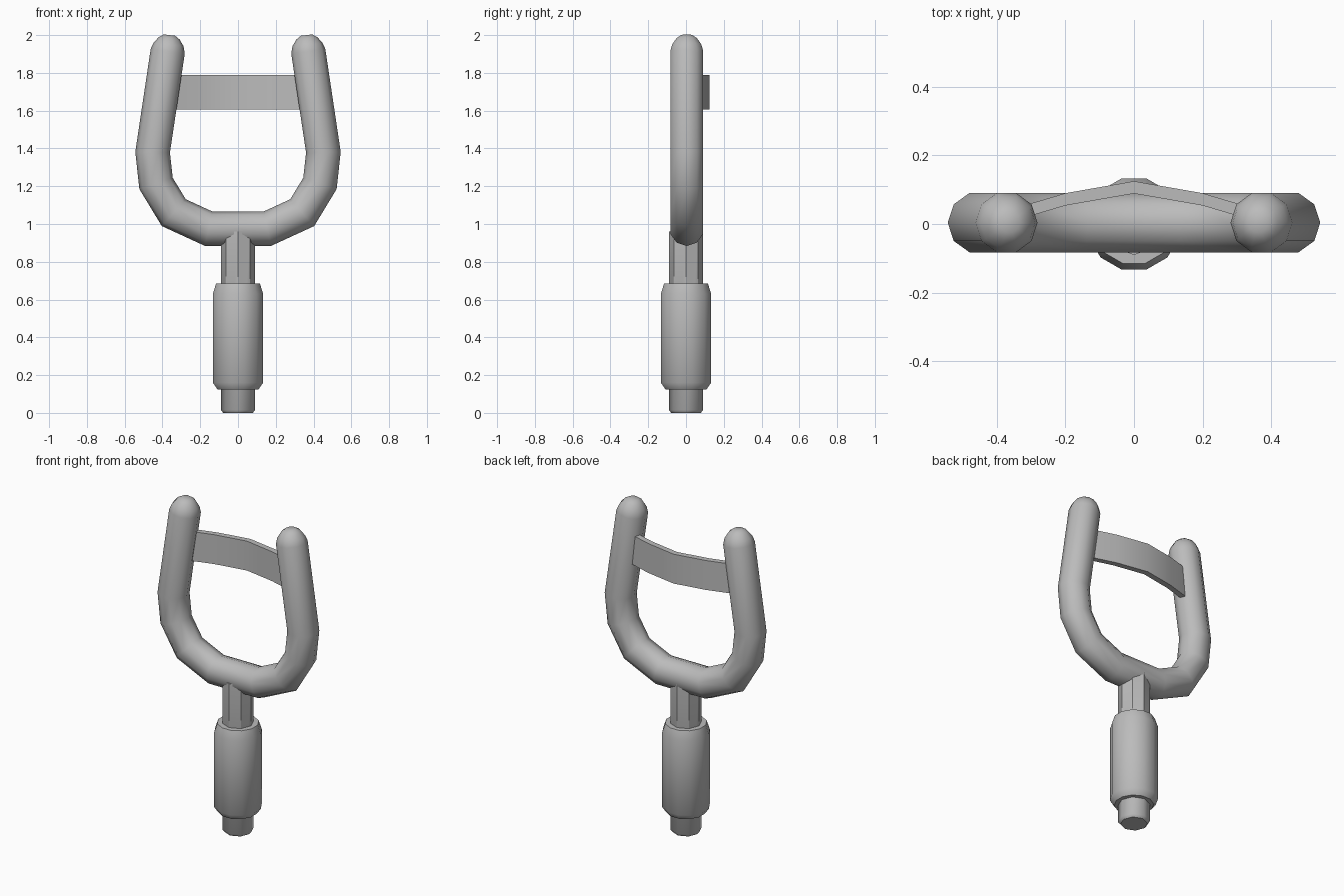
import bpy, bmesh, math
from mathutils import Vector

if "Cube" in bpy.data.objects:
    bpy.data.objects.remove(bpy.data.objects["Cube"])

grey = bpy.data.materials.new("plain grey")
grey.diffuse_color = (0.5, 0.5, 0.5, 1)
grey.use_nodes = True
grey.node_tree.nodes["Principled BSDF"].inputs["Base Color"].default_value = grey.diffuse_color


def finish(name, bm, angle):
    """Turn a bmesh into a named, shaded object."""
    bmesh.ops.recalc_face_normals(bm, faces=bm.faces)
    mesh = bpy.data.meshes.new(name)
    bm.to_mesh(mesh)
    bm.free()
    mesh.materials.append(grey)
    obj = bpy.data.objects.new(name, mesh)
    bpy.context.collection.objects.link(obj)
    bpy.ops.object.select_all(action='DESELECT')
    obj.select_set(True)
    bpy.context.view_layer.objects.active = obj
    bpy.ops.object.shade_smooth_by_angle(angle=math.radians(angle))
    return obj


def loft(name, rings, angle=40):
    """Skin a list of equal-sized rings and cap both ends."""
    bm = bmesh.new()
    loops = [[bm.verts.new(p) for p in ring] for ring in rings]
    n = len(loops[0])
    for a, b in zip(loops, loops[1:]):
        for i in range(n):
            j = (i + 1) % n
            bm.faces.new((a[i], a[j], b[j], b[i]))
    bm.faces.new(loops[0])
    bm.faces.new(loops[-1])
    return finish(name, bm, angle)


def lathe(name, profile, sides, turn=0.0):
    """Upright turned part from (radius, z) pairs."""
    angles = [2 * math.pi * (i + turn) / sides for i in range(sides)]
    return loft(name, [[(r * math.cos(a), r * math.sin(a), z) for a in angles]
                       for r, z in profile])


# Fork: a mitred ten-sided tube along a U path, with domed tips
R, SIDES, Y0 = 0.091, 10, 0.004
right = [(0.155, 0.975), (0.34, 1.06), (0.434, 1.215), (0.452, 1.38),
         (0.372, 1.915), (0.368, 1.95), (0.365, 1.983), (0.363, 2.0)]
radii = [R, R, R, R, R, 0.08, 0.056, 0.03]
path = [Vector((-x, Y0, z)) for x, z in reversed(right)]
path += [Vector((x, Y0, z)) for x, z in right]
radii = radii[::-1] + radii
rings = []
for k, (p, r) in enumerate(zip(path, radii)):
    d0 = (p - path[max(k - 1, 0)]).normalized()
    d1 = (path[min(k + 1, len(path) - 1)] - p).normalized()
    t = (d0 + d1).normalized()
    side = Vector((t.z, 0, -t.x))
    mitre = 1 / max(t.dot(d1 if d1.length else d0), 0.5)
    ring = []
    for i in range(SIDES):
        a = 2 * math.pi * i / SIDES
        ring.append(p + side * (r * mitre * math.cos(a))
                    + Vector((0, r * math.sin(a), 0)))
    rings.append(ring)
loft("fork", rings, 50)

# Stem running up into the fork
lathe("stem", [(0.078, 0.0), (0.091, 0.015), (0.091, 0.96)], 8)

# Thick grip sleeve with bevelled ends
lathe("grip", [(0.113, 0.125), (0.138, 0.16), (0.138, 0.63), (0.12, 0.685)], 12, 0.5)

# Bowed band behind the prongs
bow = [(-0.345, 0.047), (-0.2, 0.09), (0, 0.125), (0.2, 0.09), (0.345, 0.047)]
loft("band", [[(x, y, 1.605), (x, y, 1.79), (x, y - 0.036, 1.79), (x, y - 0.036, 1.605)]
              for x, y in bow], 30)
